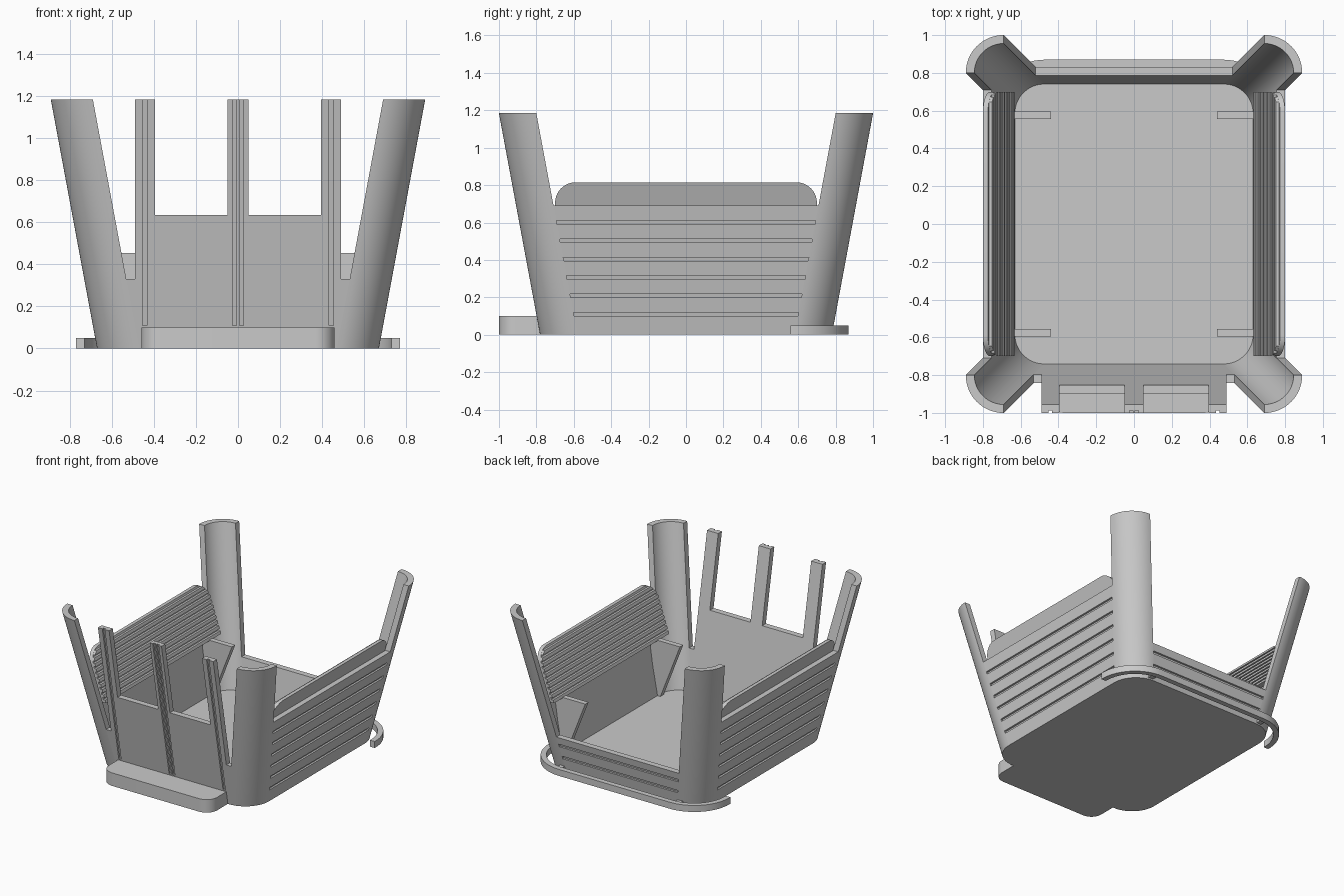
import bpy, bmesh, math

cube = bpy.data.objects.get("Cube")
if cube:
    bpy.data.objects.remove(cube, do_unlink=True)

GREY = (0.59, 0.59, 0.59, 1)
mat = bpy.data.materials.new("plain_grey")
mat.use_nodes = True
mat.diffuse_color = GREY
mat.node_tree.nodes["Principled BSDF"].inputs["Base Color"].default_value = GREY

# Body: rounded rectangle footprint that flares outward with height
HX, HY, R, WALL, TOP = 0.67, 0.78, 0.2, 0.045, 1.185
LEAN = 0.186
CX, CY = HX - R, HY - R


def prism(name, a, b, smooth=False):
    """Solid between two matching loops of 3D points."""
    bm = bmesh.new()
    va, vb = [bm.verts.new(p) for p in a], [bm.verts.new(p) for p in b]
    n = len(a)
    bm.faces.new(va)
    bm.faces.new(vb)
    for i in range(n):
        j = (i + 1) % n
        bm.faces.new((va[i], va[j], vb[j], vb[i]))
    bmesh.ops.recalc_face_normals(bm, faces=bm.faces)
    me = bpy.data.meshes.new(name)
    bm.to_mesh(me)
    bm.free()
    me.materials.append(mat)
    ob = bpy.data.objects.new(name, me)
    bpy.context.collection.objects.link(ob)
    if smooth:
        bpy.ops.object.select_all(action='DESELECT')
        ob.select_set(True)
        bpy.context.view_layer.objects.active = ob
        bpy.ops.object.shade_smooth_by_angle(angle=math.radians(35))
    return ob


def arc(cx, cy, r, start, end, n=12):
    return [(cx + r * math.cos(math.radians(start + (end - start) * i / n)),
             cy + r * math.sin(math.radians(start + (end - start) * i / n)))
            for i in range(n + 1)]


def slab(name, outline, z0, z1, smooth=True):
    return prism(name, [(x, y, z0) for x, y in outline],
                 [(x, y, z1) for x, y in outline], smooth)


# Floor
outline = []
for k, (sx, sy) in enumerate([(1, 1), (-1, 1), (-1, -1), (1, -1)]):
    outline += arc(sx * CX, sy * CY, R, 90 * k, 90 * k + 90)
slab("floor", outline, 0, 0.03)

# Front step
hw, r = 0.46, 0.09
slab("front_step", [(hw, -0.77), (-hw, -0.77)]
     + arc(-hw + r, -1 + r, r, 180, 270, 8) + arc(hw - r, -1 + r, r, 270, 360, 8), 0, 0.1)

# Four leaning corner pillars with a quarter-ring section
section = arc(CX, CY, R, 0, 90, 16) + arc(CX, CY, R - WALL, 90, 0, 16)
for sx, xn in ((1, "left"), (-1, "right")):
    for sy, yn in ((1, "back"), (-1, "front")):
        d = LEAN * TOP
        prism(f"{yn}_{xn}_pillar", [(sx * x, sy * y, 0) for x, y in section],
              [(sx * (x + d), sy * (y + d), TOP) for x, y in section], True)


# Leaning wall profile (outward distance, height) with notched grooves
def wall_profile(base, height, grooves):
    pts = [(base - WALL, 0), (base, 0)]
    for z in grooves:
        for dz, depth in ((-0.01, 0), (-0.01, 0.015), (0.01, 0.015), (0.01, 0)):
            pts.append((base + LEAN * (z + dz) - depth, z + dz))
    return pts + [(base + LEAN * height, height), (base - WALL + LEAN * height, height)]


SIDE_TOP = 0.69
side = wall_profile(HX, SIDE_TOP, [0.11 + 0.098 * i for i in range(6)])
back = wall_profile(HY, 0.27, [0.11, 0.205])
prism("back_wall", [(CX + LEAN * z, u, z) for u, z in back],
      [(-CX - LEAN * z, u, z) for u, z in back])

# Backrest: slanted panel with rounded top corners, ribbed on the inside
REST_LOW, REST_TOP, REST_HALF, REST_R = 0.45, 0.815, 0.70, 0.11
RIBS, RIB_DEPTH, REST_THICK = 10, 0.016, 0.043
ry, rz = REST_HALF - REST_R, REST_TOP - REST_R
rest = [(-REST_HALF, REST_LOW), (REST_HALF, REST_LOW)]
rest += arc(ry, rz, REST_R, 0, 90, 10) + arc(-ry, rz, REST_R, 90, 180, 10)


def rest_x(z, inset):
    return 0.632 + 0.125 * (z - REST_LOW) / (REST_TOP - REST_LOW) + inset


def rest_half(z):
    return ry + math.sqrt(REST_R ** 2 - max(0, z - rz) ** 2)


for s, n in ((1, "left"), (-1, "right")):
    prism(n + "_side_wall", [(s * u, CY + LEAN * z, z) for u, z in side],
          [(s * u, -CY - LEAN * z, z) for u, z in side])
    prism(n + "_backrest", [(s * rest_x(z, RIB_DEPTH), y, z) for y, z in rest],
          [(s * rest_x(z, REST_THICK), y, z) for y, z in rest], True)
    pitch = (REST_TOP - REST_LOW) / RIBS
    for i in range(RIBS):
        za = REST_LOW + pitch * i
        zb = za + pitch * 0.6
        bar = [(-rest_half(za), za), (rest_half(za), za),
               (rest_half(zb), zb), (-rest_half(zb), zb)]
        prism(f"{n}_backrest_rib_{i}", [(s * rest_x(z, 0), y, z) for y, z in bar],
              [(s * rest_x(z, RIB_DEPTH + 0.002), y, z) for y, z in bar])
    # Tapered seat brackets
    for y, yn in ((0.555, "back"), (-0.595, "front")):
        tri = [(0.61, 0.02), (0.64, 0.02), (0.70, 0.455), (0.44, 0.455)]
        prism(f"{n}_{yn}_bracket", [(s * x, y, z) for x, z in tri],
              [(s * x, y + 0.04, z) for x, z in tri])

# Front wall with slits beside the pillars and three upright posts
SLIT, SILL = 0.33, 0.635
right = [(0.05, TOP), (0.05, SILL), (0.395, SILL), (0.395, TOP), (0.49, TOP),
         (0.49, SLIT), (CX + LEAN * SLIT, SLIT), (CX, 0)]
front = right + [(-x, z) for x, z in reversed(right)]


def front_y(z, inset):
    return -(HY + LEAN * z - inset)


front_wall = prism("front_wall", [(x, front_y(z, 0), z) for x, z in front],
                   [(x, front_y(z, WALL), z) for x, z in front])

# Upright grooves in the posts
for i, (xa, xb) in enumerate(((-0.453, -0.433), (-0.025, -0.006),
                              (0.006, 0.025), (0.433, 0.453))):
    quad = [(xa, 0.11), (xb, 0.11), (xb, TOP + 0.1), (xa, TOP + 0.1)]
    cutter = prism(f"groove_cutter_{i}", [(x, front_y(z, -0.05), z) for x, z in quad],
                   [(x, front_y(z, 0.014), z) for x, z in quad])
    cutter.hide_render = True
    cutter.hide_viewport = True
    cutter.display_type = 'WIRE'
    cut = front_wall.modifiers.new(cutter.name, 'BOOLEAN')
    cut.operation = 'DIFFERENCE'
    cut.solver = 'EXACT'
    cut.object = cutter

# Rear bumper rail wrapping the back corners, with short struts
bo, bi, end = 0.3, 0.26, 0.56
rail = [(CX + bo, end)] + arc(CX, CY - 0.01, bo, 0, 90, 16)
rail += arc(-CX, CY - 0.01, bo, 90, 180, 16) + [(-CX - bo, end), (-CX - bi, end)]
rail += arc(-CX, CY - 0.01, bi, 180, 90, 16) + arc(CX, CY - 0.01, bi, 90, 0, 16)
rail += [(CX + bi, end)]
slab("rear_bumper_rail", rail, 0, 0.05)
for s, n in ((1, "left"), (-1, "right")):
    xs = (s * 0.48, s * 0.52)
    slab(n + "_bumper_strut", [(xs[0], 0.75), (xs[1], 0.75), (xs[1], 0.84), (xs[0], 0.84)],
         0.01, 0.04, False)
